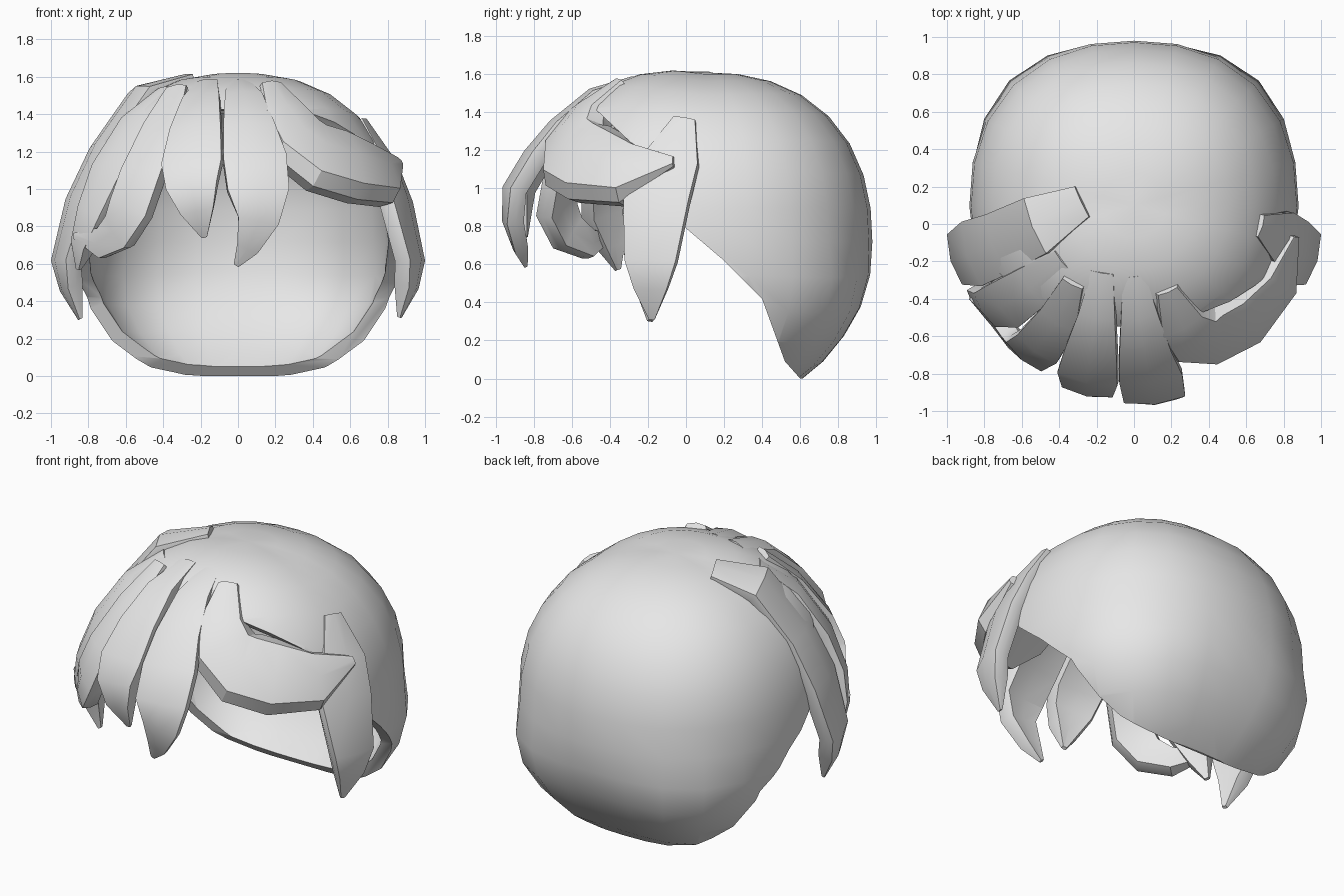
import bpy, bmesh, math
from mathutils import Vector

if "Cube" in bpy.data.objects:
    bpy.data.objects.remove(bpy.data.objects["Cube"])

hair = bpy.data.materials.new("hair_grey")
hair.diffuse_color = (0.8, 0.8, 0.8, 1)
hair.use_nodes = True
hair.node_tree.nodes["Principled BSDF"].inputs["Base Color"].default_value = hair.diffuse_color
HEAD = Vector((0, 0.1, 0.72))


def make_object(name, bm):
    bmesh.ops.recalc_face_normals(bm, faces=bm.faces)
    mesh = bpy.data.meshes.new(name)
    bm.to_mesh(mesh)
    bm.free()
    mesh.materials.append(hair)
    ob = bpy.data.objects.new(name, mesh)
    bpy.context.collection.objects.link(ob)
    return ob


def activate(ob):
    bpy.ops.object.select_all(action='DESELECT')
    ob.select_set(True)
    bpy.context.view_layer.objects.active = ob


def smooth(ob, degrees):
    activate(ob)
    bpy.ops.object.shade_smooth_by_angle(angle=math.radians(degrees))


def lock(name, stations, thick=0.09, lift=0.0, chamfer=0.0):
    """Tapered curved slab of hair through (x, y, z, half width) stations."""
    bm = bmesh.new()
    pts = [Vector(s[:3]) for s in stations]
    rings = []
    for i, p in enumerate(pts):
        tangent = (pts[min(i + 1, len(pts) - 1)] - pts[max(i - 1, 0)]).normalized()
        outward = (p - HEAD).normalized() + Vector((0, 0, lift))
        side = tangent.cross(outward).normalized()
        out = side.cross(tangent).normalized()
        w = stations[i][3]
        t = min(thick, w * 1.2)
        c = 1 - chamfer
        section = [(-c * w, 0), (0, 0.16 * w), (c * w, 0), (w, -0.5 * t),
                   (0.85 * w, -t), (0, -t + 0.1 * w), (-0.85 * w, -t), (-w, -0.5 * t)]
        rings.append([bm.verts.new(p + side * a + out * b) for a, b in section])
    n = len(rings[0])
    for r0, r1 in zip(rings, rings[1:]):
        for k in range(n):
            j = (k + 1) % n
            bm.faces.new((r0[k], r0[j], r1[j], r1[k]))
    bm.faces.new(rings[0])
    bm.faces.new(rings[-1])
    smooth(make_object(name, bm), 32)


# Cap: rounded shell whose back corners stay boxy towards the nape
bm = bmesh.new()
bmesh.ops.create_uvsphere(bm, u_segments=24, v_segments=16, radius=1)
for v in bm.verts:
    low = min(1, max(0, -v.co.z / 0.5))
    p = 2.3 - 0.3 * low
    q = 2.3 + 0.9 * low
    flat = (abs(v.co.x) ** q + abs(v.co.y) ** q) ** (1 / q)
    norm = (flat ** p + abs(v.co.z) ** p) ** (1 / p)
    v.co = HEAD + Vector((v.co.x * 0.88, v.co.y * 0.88, v.co.z * 0.89)) / norm
    if v.co.z > HEAD.z and v.co.y < 0.1:
        v.co.z += 0.11 * (0.1 - v.co.y) * (v.co.z - HEAD.z) / 0.89
cap = make_object("hair_cap", bm)
shell = cap.modifiers.new("shell", 'SOLIDIFY')
shell.thickness = 0.075
shell.offset = -1

# Face opening: side profile extruded across the head
profile = [(1.2, -0.5), (0.9, 0), (0.6, 0), (0.52, 0.09), (0.4, 0.42), (0.2, 0.62),
           (0, 0.79), (-0.12, 1.0), (-0.3, 1.25), (-0.48, 1.42), (-1.5, 1.5), (-1.5, -0.5)]
bm = bmesh.new()
face = bm.faces.new([bm.verts.new((-1.5, y, z)) for y, z in profile])
ext = bmesh.ops.extrude_face_region(bm, geom=[face])
bmesh.ops.translate(bm, vec=(3, 0, 0),
                    verts=[g for g in ext["geom"] if isinstance(g, bmesh.types.BMVert)])
cutter = make_object("face_opening_cutter", bm)
cutter.hide_render = True
cut = cap.modifiers.new("opening", 'BOOLEAN')
cut.operation = 'DIFFERENCE'
cut.solver = 'EXACT'
cut.object = cutter
activate(cap)
for m in ("shell", "opening"):
    bpy.ops.object.modifier_apply(modifier=m)
bpy.data.objects.remove(cutter)
smooth(cap, 35)

# Fringe
lock("fringe_centre", [(0.00, -0.28, 1.58, .06), (0.03, -0.50, 1.51, .10), (0.06, -0.70, 1.34, .14),
                       (0.09, -0.83, 1.18, .17), (0.11, -0.94, 1.00, .165), (0.11, -0.95, 0.83, .11),
                       (0.05, -0.90, 0.68, .06), (-0.01, -0.85, 0.59, .015)])
lock("fringe_left", [(-0.17, -0.26, 1.58, .06), (-0.20, -0.50, 1.50, .10), (-0.23, -0.69, 1.33, .14),
                     (-0.25, -0.83, 1.15, .165), (-0.25, -0.90, 1.02, .14), (-0.22, -0.91, 0.88, .09),
                     (-0.18, -0.85, 0.74, .015)])
lock("fringe_left_curl", [(-0.33, -0.32, 1.55, .06), (-0.41, -0.52, 1.36, .11), (-0.52, -0.67, 1.10, .13),
                          (-0.59, -0.71, 0.90, .13), (-0.66, -0.65, 0.77, .11), (-0.75, -0.54, 0.71, .08),
                          (-0.88, -0.40, 0.75, .015)])
lock("fringe_right_sweep", [(0.18, -0.36, 1.57, .07), (0.26, -0.55, 1.43, .15), (0.34, -0.63, 1.31, .20),
                            (0.46, -0.62, 1.22, .23), (0.63, -0.53, 1.17, .23), (0.80, -0.33, 1.12, .18),
                            (0.87, -0.07, 1.15, .03)], 0.16, 0.22, 0.22)

# Temple and side locks
lock("temple_left", [(-0.38, -0.20, 1.54, .07), (-0.55, -0.34, 1.38, .12), (-0.70, -0.44, 1.12, .14),
                     (-0.80, -0.46, 0.88, .11), (-0.86, -0.41, 0.70, .07), (-0.86, -0.36, 0.57, .015)])
lock("side_left", [(-0.28, 0.12, 1.60, .09), (-0.53, -0.01, 1.53, .16), (-0.74, -0.11, 1.23, .17),
                   (-0.87, -0.16, 0.95, .18), (-0.96, -0.19, 0.62, .14), (-0.93, -0.19, 0.46, .08),
                   (-0.85, -0.19, 0.30, .015)])
lock("side_right", [(0.68, -0.01, 1.37, .06), (0.81, -0.08, 1.16, .15), (0.88, -0.16, 0.95, .18),
                    (0.96, -0.19, 0.62, .14), (0.94, -0.19, 0.47, .09), (0.87, -0.18, 0.31, .015)])
